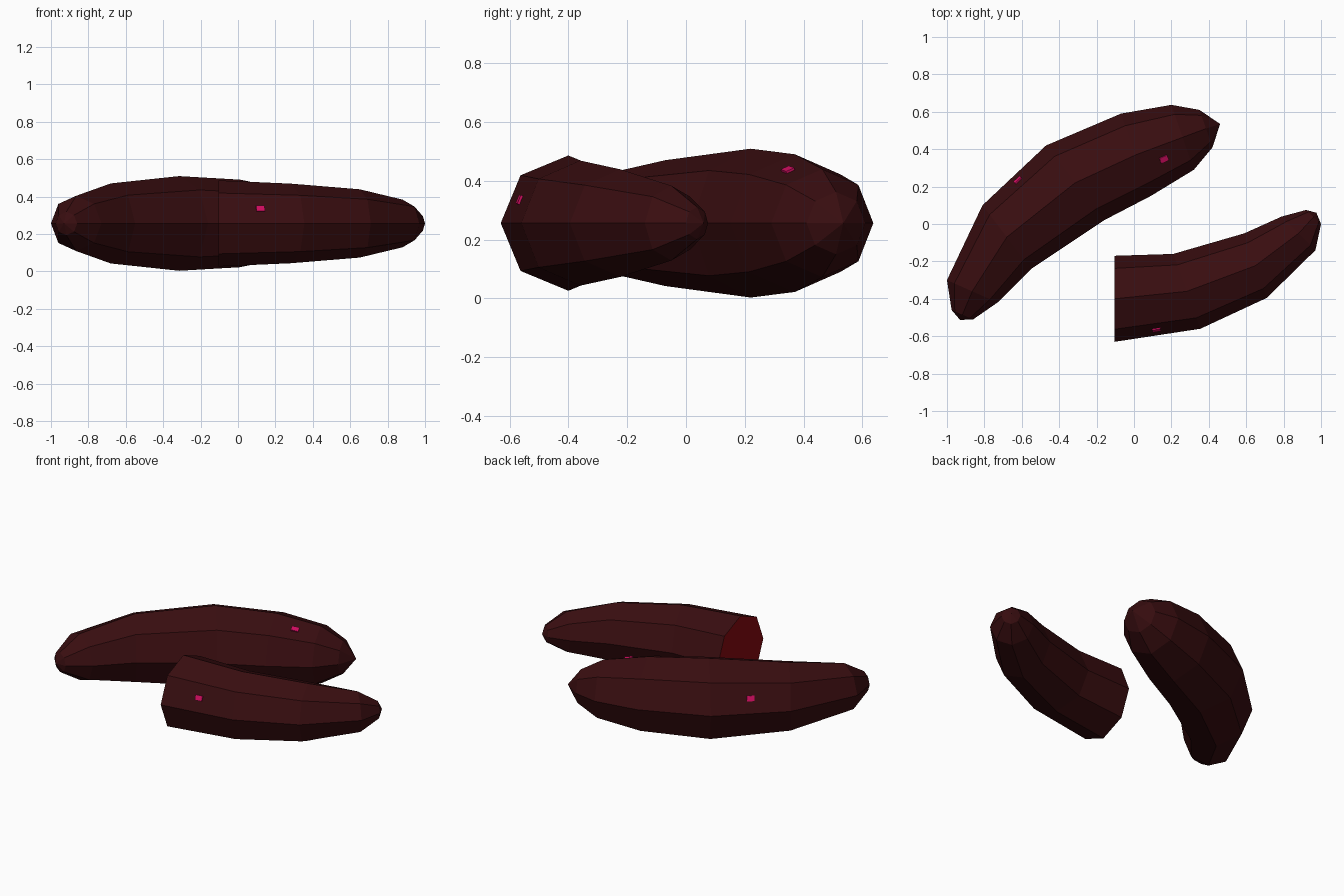
import bpy, bmesh
from math import cos, sin, pi
from mathutils import Vector, Matrix

if "Cube" in bpy.data.objects:
    bpy.data.objects.remove(bpy.data.objects["Cube"])

SIDES = 8
Z = 0.256


def material(name, rgb):
    m = bpy.data.materials.new(name)
    m.diffuse_color = (*rgb, 1)
    m.use_nodes = True
    m.node_tree.nodes["Principled BSDF"].inputs["Base Color"].default_value = m.diffuse_color
    return m


skin = material("dark_skin", (0.04, 0.004, 0.005))
flesh = material("red_flesh", (0.24, 0.003, 0.005))
pink = material("pink_spot", (0.65, 0.004, 0.12))


def add_object(name, bm, mats):
    bmesh.ops.recalc_face_normals(bm, faces=bm.faces)
    me = bpy.data.meshes.new(name)
    bm.to_mesh(me)
    bm.free()
    for m in mats:
        me.materials.append(m)
    ob = bpy.data.objects.new(name, me)
    bpy.context.collection.objects.link(ob)
    return ob


def root(name, rings, tips):
    """Loft octagons; each ring is its left and right silhouette point seen from above."""
    bm = bmesh.new()
    loops = []
    for lx, ly, rx, ry in rings:
        c = Vector(((lx + rx) / 2, (ly + ry) / 2, Z))
        side = Vector(((lx - rx) / 2, (ly - ry) / 2, 0))
        up = Vector((0, 0, side.length))
        loops.append([bm.verts.new(c + side * cos(a) + up * sin(a))
                      for a in (2 * pi * k / SIDES for k in range(SIDES))])
    for a, b in zip(loops, loops[1:]):
        for k in range(SIDES):
            n = (k + 1) % SIDES
            bm.faces.new((a[k], a[n], b[n], b[k]))
    # each end is a pointed fan, or a flat cut where there is no tip
    for loop, tip in zip((loops[0], loops[-1]), tips):
        if tip:
            t = bm.verts.new((*tip, Z))
            for k in range(SIDES):
                bm.faces.new((loop[k], loop[(k + 1) % SIDES], t))
        else:
            bm.faces.new(loop).material_index = 1
    add_object(name, bm, (skin, flesh))
    return [[v for v in ring] for ring in rings]


def ring_point(ring, k):
    lx, ly, rx, ry = ring
    c = Vector(((lx + rx) / 2, (ly + ry) / 2, Z))
    side = Vector(((lx - rx) / 2, (ly - ry) / 2, 0))
    a = 2 * pi * k / SIDES
    return c + side * cos(a) + Vector((0, 0, side.length * sin(a)))


def spot(name, rings, i, k):
    """Small raised block in the middle of one skin facet."""
    p, q = ring_point(rings[i], k), ring_point(rings[i], k + 1)
    r, s = ring_point(rings[i + 1], k), ring_point(rings[i + 1], k + 1)
    centre = (p + q + r + s) / 4
    u = (r + s - p - q).normalized()
    n = u.cross(q + s - p - r).normalized()
    v = n.cross(u)
    rot = Matrix((u, v, n)).transposed().to_4x4()
    bm = bmesh.new()
    bmesh.ops.create_cube(bm, size=1, matrix=Matrix.Translation(centre) @ rot
                          @ Matrix.Diagonal((0.045, 0.032, 0.016, 1)))
    add_object(name, bm, (pink,))


# whole root
whole = [(-.975, -.46, -.86, -.51), (-1, -.30, -.73, -.42), (-.81, .10, -.55, -.24),
         (-.47, .42, -.16, .02), (-.07, .59, .09, .15), (.20, .637, .32, .29),
         (.35, .61, .42, .41)]
root("whole_root", whole, ((-.93, -.513), (.46, .535)))

# half root with a flat cut end
half = [(-.105, -.17, -.105, -.63), (.21, -.16, .355, -.56), (.59, -.05, .71, -.395),
        (.79, .04, .97, -.14), (.92, .075, 1, 0)]
root("cut_root", half, (None, (.975, .06)))

# pink spots on the skin
spot("whole_outer_spot", whole, 2, 0)
spot("whole_top_spot", whole, 4, 2)
spot("cut_root_spot", half, 0, 3)
